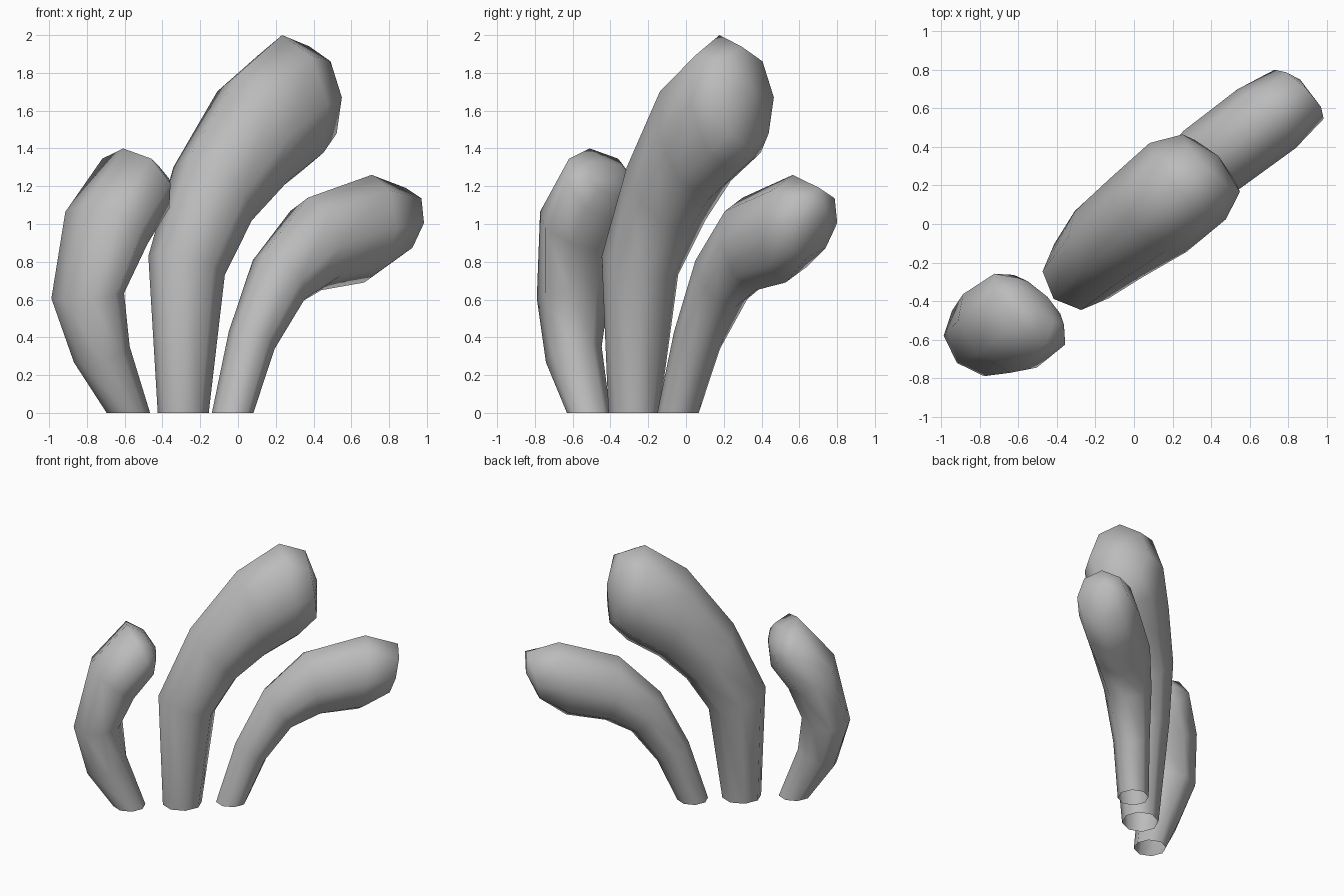
import bpy, bmesh, math
from mathutils import Vector

cube = bpy.data.objects.get("Cube")
if cube:
    bpy.data.objects.remove(cube, do_unlink=True)

SIDES = 8

# One plain grey material
grey = bpy.data.materials.new("plain grey")
grey.use_nodes = True
grey.diffuse_color = (0.5, 0.5, 0.5, 1)
grey.node_tree.nodes["Principled BSDF"].inputs["Base Color"].default_value = grey.diffuse_color


def place(along, across, height):
    """Turn coordinates along and across the diagonal row into x, y, z."""
    s = math.sqrt(0.5)
    return Vector(((along - across) * s, (along + across) * s, height))


def make_stalk(name, rings, tip):
    """Loft a club-shaped stalk, open at the foot.
    Each ring: outer point (along, height), inner point (along, height), across, half width."""
    bm = bmesh.new()
    loops = []
    for a1, z1, a2, z2, across, half in rings:
        centre = place((a1 + a2) / 2, across, (z1 + z2) / 2)
        outward = place((a1 - a2) / 2, 0, (z1 - z2) / 2)
        sideways = place(0, half, 0)
        loops.append([
            bm.verts.new(centre + outward * math.cos(t) + sideways * math.sin(t))
            for t in (math.tau * i / SIDES for i in range(SIDES))])
    for low, high in zip(loops, loops[1:]):
        for i in range(SIDES):
            j = (i + 1) % SIDES
            bm.faces.new((low[i], low[j], high[j], high[i]))
    # Rounded end
    end = bm.verts.new(place(*tip))
    last = loops[-1]
    for i in range(SIDES):
        bm.faces.new((last[i], last[(i + 1) % SIDES], end))
    bmesh.ops.recalc_face_normals(bm, faces=bm.faces)
    if sum(f.normal.dot(f.calc_center_median() - end.co) for f in bm.faces if end in f.verts) and \
            bm.calc_volume(signed=True) < 0:
        bmesh.ops.reverse_faces(bm, faces=bm.faces)
    for face in bm.faces:
        face.smooth = True
    mesh = bpy.data.meshes.new(name)
    bm.to_mesh(mesh)
    bm.free()
    mesh.materials.append(grey)
    bpy.context.collection.objects.link(bpy.data.objects.new(name, mesh))


# Tall stalk in the middle
make_stalk("middle_stalk", [
    (-.54, 0, -.26, 0, .01, .13),
    (-.57, .85, -.16, .71, .02, .2),
    (-.34, 1.36, 0, .96, .02, .245),
    (-.01, 1.8, .19, 1.13, -.02, .275),
    (.29, 2, .42, 1.27, -.04, .28),
    (.475, 1.94, .54, 1.4, -.06, .21),
], (.56, -.06, 1.7))

# Leaning stalk on the left
make_stalk("left_stalk", [
    (-.16, 0, .06, 0, -.01, .11),
    (-.02, .45, .205, .32, -.01, .13),
    (.18, .85, .39, .56, -.02, .17),
    (.475, 1.14, .575, .65, -.05, .21),
    (.9, 1.26, .845, .69, -.1, .215),
    (1.13, 1.19, 1.035, .82, -.13, .18),
], (1.14, -.08, 1.05))

# Short hooked stalk on the right
make_stalk("right_stalk", [
    (-.89, 0, -.66, 0, .046, .115),
    (-1.07, .25, -.79, .37, .09, .155),
    (-1.16, .6, -.81, .64, .14, .21),
    (-1.05, 1.1, -.72, .86, .1, .27),
    (-.79, 1.4, -.6, 1.03, .07, .26),
    (-.66, 1.33, -.59, 1.15, .06, .17),
], (-.585, .05, 1.22))
